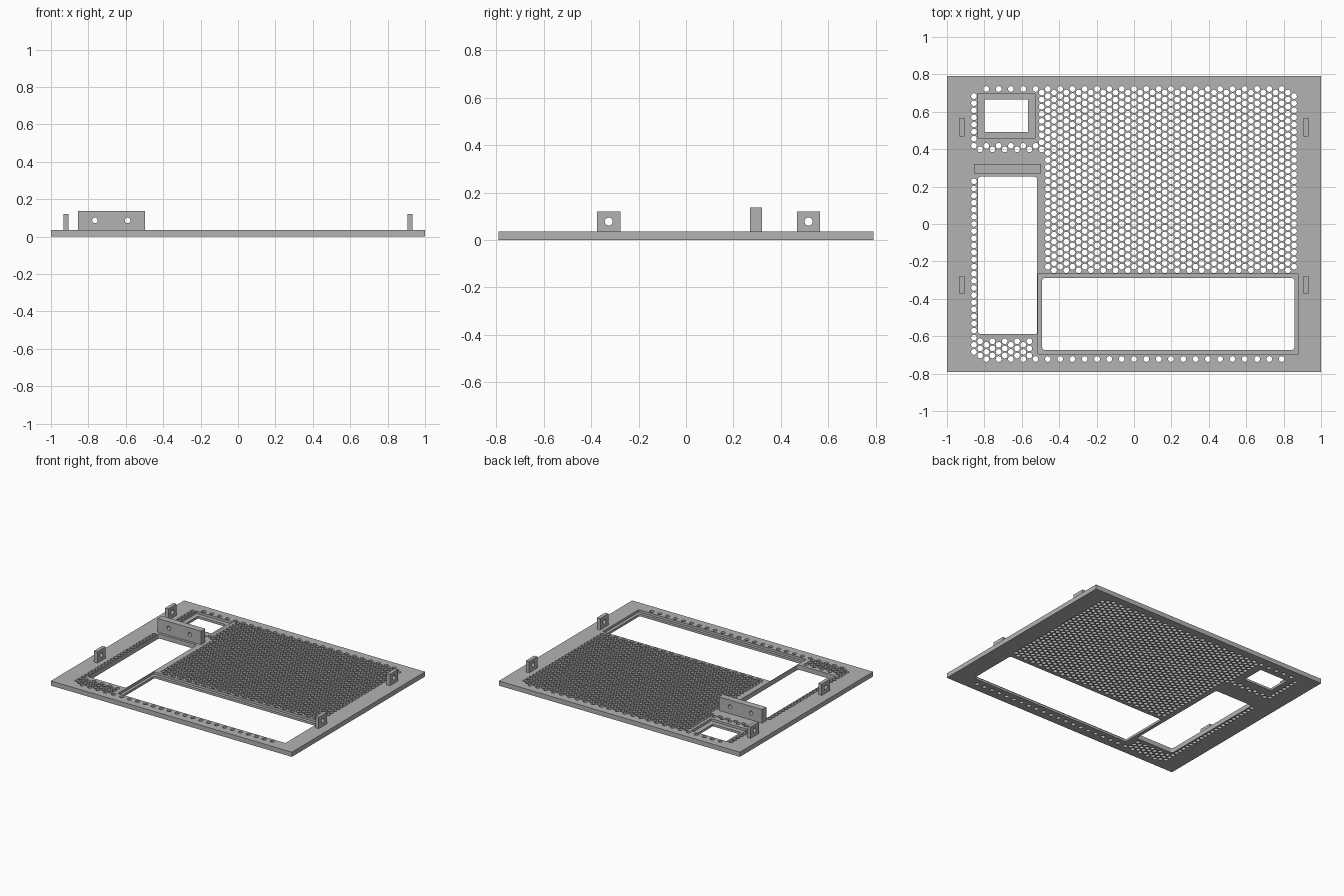
import bpy
from math import cos, sin, pi, radians
from mathutils import Matrix

cube = bpy.data.objects.get("Cube")
if cube:
    bpy.data.objects.remove(cube, do_unlink=True)

grey = bpy.data.materials.new("plain grey")
grey.use_nodes = True
colour = (0.45, 0.45, 0.45, 1)
grey.diffuse_color = colour
grey.node_tree.nodes["Principled BSDF"].inputs["Base Color"].default_value = colour


def rect(x0, x1, y0, y1, r=0.0):
    """Rectangle outline, with optional rounded corners."""
    if r == 0:
        return [(x0, y0), (x1, y0), (x1, y1), (x0, y1)]
    centres = [(x1 - r, y1 - r), (x0 + r, y1 - r), (x0 + r, y0 + r), (x1 - r, y0 + r)]
    return [(cx + r * cos(pi / 2 * (q + s / 4)), cy + r * sin(pi / 2 * (q + s / 4)))
            for q, (cx, cy) in enumerate(centres) for s in range(5)]


def circle(x, y, r, sides):
    return [(x + r * cos(2 * pi * k / sides), y + r * sin(2 * pi * k / sides))
            for k in range(sides)]


def sheet(name, outlines, thickness, matrix):
    """Flat sheet: first outline is the edge, the others are holes."""
    curve = bpy.data.curves.new(name + " outline", 'CURVE')
    curve.dimensions = '2D'
    curve.fill_mode = 'BOTH'
    curve.extrude = thickness / 2
    for points in outlines:
        spline = curve.splines.new('POLY')
        spline.points.add(len(points) - 1)
        for p, (x, y) in zip(spline.points, points):
            p.co = (x, y, 0, 1)
        spline.use_cyclic_u = True
        spline.use_smooth = False
    temp = bpy.data.objects.new(name + " temp", curve)
    bpy.context.scene.collection.objects.link(temp)
    deps = bpy.context.evaluated_depsgraph_get()
    mesh = bpy.data.meshes.new_from_object(temp.evaluated_get(deps))
    bpy.data.objects.remove(temp, do_unlink=True)
    bpy.data.curves.remove(curve)
    mesh.name = name
    mesh.transform(matrix)
    mesh.materials.clear()
    mesh.materials.append(grey)
    obj = bpy.data.objects.new(name, mesh)
    bpy.context.scene.collection.objects.link(obj)
    return obj


THICK = 0.035
LEDGE = 0.017

# Recesses and openings in the panel
small_recess = rect(-0.834, -0.53, 0.458, 0.698)
small_window = rect(-0.80, -0.567, 0.493, 0.666)
wide_recess = rect(-0.512, 0.879, -0.694, -0.266)
wide_window = rect(-0.491, 0.857, -0.673, -0.289, 0.014)
tall_window = rect(-0.834, -0.518, -0.589, 0.253, 0.014)

# Vent holes on a staggered grid, kept clear of these zones
blocked = [(-0.85, -0.50, 0.43, 0.715), (-0.9, -0.475, 0.24, 0.385),
           (-0.85, -0.475, -0.615, 0.25), (-0.54, 0.9, -0.71, -0.25)]
PITCH = 0.038
STEP = PITCH * cos(pi / 6)


def is_open(x, y):
    if abs(y) > 0.73 or abs(x) + 0.9 * abs(y) > 1.475:
        return False
    return not any(a < x < b and c < y < d for a, b, c, d in blocked)


vents = []
for i in range(-26, 27):
    for k in range(-20, 20):
        x, y = i * STEP, (k + (i % 2) / 2) * PITCH
        if is_open(x, y):
            vents.append(circle(x, y, 0.0155, 12))

# Panel and the ledges at the bottom of its recesses
sheet("vented_panel",
      [rect(-1, 1, -0.79, 0.79), small_recess, wide_recess, tall_window] + vents,
      THICK, Matrix.Translation((0, 0, THICK / 2)))
for name, outer, inner in (("small_window_ledge", small_recess, small_window),
                           ("wide_window_ledge", wide_recess, wide_window)):
    sheet(name, [outer, inner], LEDGE, Matrix.Translation((0, 0, LEDGE / 2)))

# Upright bracket with two screw holes
upright = Matrix.Rotation(radians(90), 4, 'X')
sheet("upright_bracket",
      [rect(-0.856, -0.497, THICK, 0.137)] + [circle(x, 0.087, 0.015, 24) for x in (-0.765, -0.59)],
      0.05, Matrix.Translation((0, 0.296, 0)) @ upright)

# Four side tabs, each with a screw hole
turn = Matrix.Rotation(radians(90), 4, 'Z') @ upright
for side, x in (("left", 0.919), ("right", -0.919)):
    for end, y in (("front", -0.326), ("back", 0.517)):
        sheet(f"{end}_{side}_tab",
              [rect(-0.049, 0.049, THICK, 0.12), circle(0, 0.078, 0.017, 24)],
              0.027, Matrix.Translation((x, y, 0)) @ turn)
